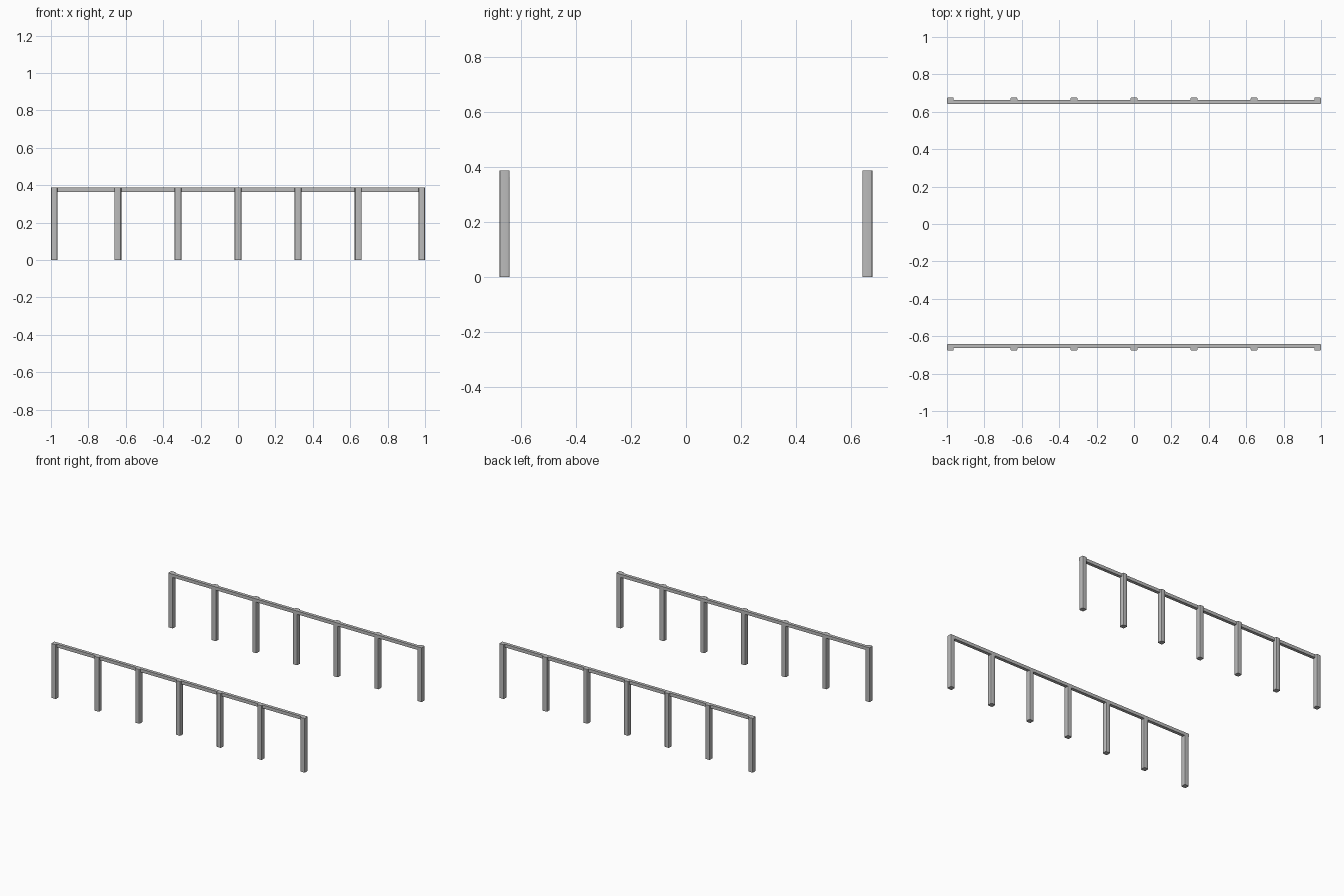
import bpy
import bmesh

old = bpy.data.objects.get("Cube")
if old:
    bpy.data.objects.remove(old, do_unlink=True)

grey = bpy.data.materials.new("painted grey metal")
grey.use_nodes = True
colour = (0.5, 0.5, 0.5, 1)
grey.diffuse_color = colour
grey.node_tree.nodes["Principled BSDF"].inputs["Base Color"].default_value = colour


def box(name, low, high, corner=0):
    """Box between two corners, with optional rounded upright edges."""
    bm = bmesh.new()
    bmesh.ops.create_cube(bm, size=1)
    for v in bm.verts:
        v.co = [a + (c + 0.5) * (b - a) for a, b, c in zip(low, high, v.co)]
    if corner:
        upright = [e for e in bm.edges
                   if abs(e.verts[0].co.z - e.verts[1].co.z) > 0.1]
        bmesh.ops.bevel(bm, geom=upright, offset=corner, segments=3,
                        profile=0.5, affect='EDGES')
    mesh = bpy.data.meshes.new(name)
    bm.to_mesh(mesh)
    bm.free()
    mesh.materials.append(grey)
    obj = bpy.data.objects.new(name, mesh)
    bpy.context.collection.objects.link(obj)
    if corner:
        bpy.ops.object.select_all(action='DESELECT')
        obj.select_set(True)
        bpy.context.view_layer.objects.active = obj
        bpy.ops.object.shade_smooth_by_angle()
    return obj


HEIGHT = 0.387
HALF_POST = 0.018
INNER, RAIL_OUTER, POST_OUTER = 0.641, 0.664, 0.677
POST_X = (-0.982, -0.642, -0.321, 0, 0.321, 0.642, 0.982)

for side, sign in (("front", -1), ("back", 1)):
    # Top rail, flush with the inner face and the top of the posts
    ys = sorted((sign * INNER, sign * RAIL_OUTER))
    box(side + "_rail", (-0.998, ys[0], HEIGHT - 0.023), (0.998, ys[1], HEIGHT))

    # Row of posts with softened corners
    ys = sorted((sign * INNER, sign * POST_OUTER))
    for i, x in enumerate(POST_X, 1):
        box(f"{side}_post_{i}", (x - HALF_POST, ys[0], 0),
            (x + HALF_POST, ys[1], HEIGHT), 0.006)
